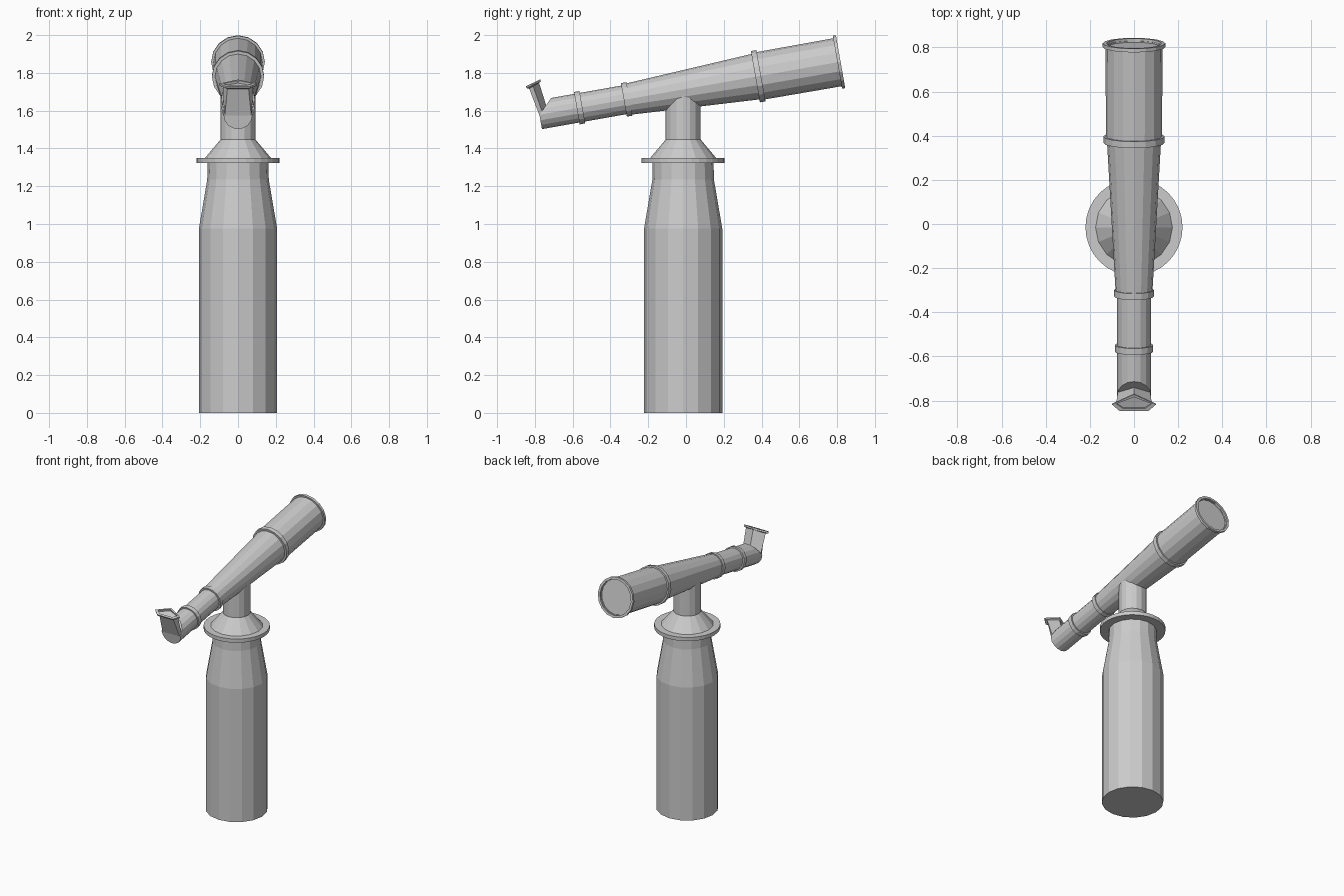
import bpy, bmesh
from math import sin, cos, pi, radians
from mathutils import Matrix

cube = bpy.data.objects.get("Cube")
if cube:
    bpy.data.objects.remove(cube, do_unlink=True)

grey = bpy.data.materials.new("plain_grey")
grey.use_nodes = True
tone = (0.6, 0.6, 0.6, 1)
grey.diffuse_color = tone
grey.node_tree.nodes["Principled BSDF"].inputs["Base Color"].default_value = tone


def loft(name, rings, matrix=Matrix(), edit=None):
    """Skin a list of equal closed rings and cap both ends."""
    bm = bmesh.new()
    loops = [[bm.verts.new(p) for p in ring] for ring in rings]
    n = len(loops[0])
    for a, b in zip(loops, loops[1:]):
        for i in range(n):
            j = (i + 1) % n
            bm.faces.new((a[i], a[j], b[j], b[i]))
    caps = [bm.faces.new(loops[0][::-1]), bm.faces.new(loops[-1])]
    if edit:
        edit(bm, loops, caps)
    bmesh.ops.recalc_face_normals(bm, faces=bm.faces)
    mesh = bpy.data.meshes.new(name)
    bm.to_mesh(mesh)
    bm.free()
    mesh.materials.append(grey)
    obj = bpy.data.objects.new(name, mesh)
    obj.matrix_world = matrix
    bpy.context.collection.objects.link(obj)
    return obj


def lathe(name, profile, matrix, sides=16, edit=None):
    """Turn a (radius, height) profile around the local z axis."""
    rings = [[(r * cos(2 * pi * i / sides), r * sin(2 * pi * i / sides), h)
              for i in range(sides)] for r, h in profile]
    return loft(name, rings, matrix, edit)


# Pedestal
stand = Matrix.Translation((0, -0.015, 0))
lathe("pedestal_column", [(0.207, 0), (0.207, 0.976), (0.163, 1.235), (0.161, 1.33)], stand)
lathe("pedestal_flange", [(0.22, 1.323), (0.22, 1.35)], stand, 32)
lathe("pedestal_shoulder", [(0.175, 1.349), (0.093, 1.447)], stand)
lathe("pedestal_neck", [(0.093, 1.44), (0.093, 1.685)], stand)

# Telescope, its local z running from eyepiece to objective
scope = Matrix.Translation((0, 0, 1.715)) @ Matrix.Rotation(radians(-80), 4, "X")


def bevel_eye_end(bm, loops, caps):
    """Slope the upper half of the eye end back and split its cap."""
    ring = loops[0]
    for v in ring:
        v.co.z += max(0, -v.co.y)
    bmesh.utils.face_split(caps[0], ring[0], ring[len(ring) // 2])


lathe("eye_tube", [(0.077, -0.788), (0.077, -0.31)], scope, edit=bevel_eye_end)
lathe("tapered_tube", [(0.083, -0.32), (0.123, 0.39)], scope)
lathe("objective_tube", [(0.127, 0.38), (0.129, 0.82), (0.122, 0.82), (0.122, 0.805)], scope)
for name, radius, at in (("eye_band", 0.087, -0.572), ("middle_band", 0.09, -0.319),
                         ("front_band", 0.138, 0.388)):
    lathe(name, [(radius, at - 0.015), (radius, at + 0.015)], scope)
lathe("objective_rim", [(0.128, 0.814), (0.142, 0.814), (0.142, 0.831),
                        (0.125, 0.831), (0.125, 0.808)], scope)


# Eyepiece: five-sided section, flat at the front and ridged at the back
def section(front_half, side_half, front, back, share=0.4):
    y, z = (f + (b - f) * share for f, b in zip(front, back))
    return [(-front_half, *front), (front_half, *front), (side_half, y, z),
            (0, *back), (-side_half, y, z)]


loft("eyepiece", [
    section(0.070, 0.073, (-0.776, 1.575), (-0.725, 1.580)),
    section(0.056, 0.080, (-0.830, 1.716), (-0.778, 1.748)),
    section(0.064, 0.100, (-0.844, 1.719), (-0.768, 1.754)),
    section(0.064, 0.100, (-0.848, 1.729), (-0.772, 1.765)),
    section(0.050, 0.080, (-0.835, 1.735), (-0.784, 1.759)),
    section(0.050, 0.080, (-0.831, 1.722), (-0.780, 1.746)),
])
